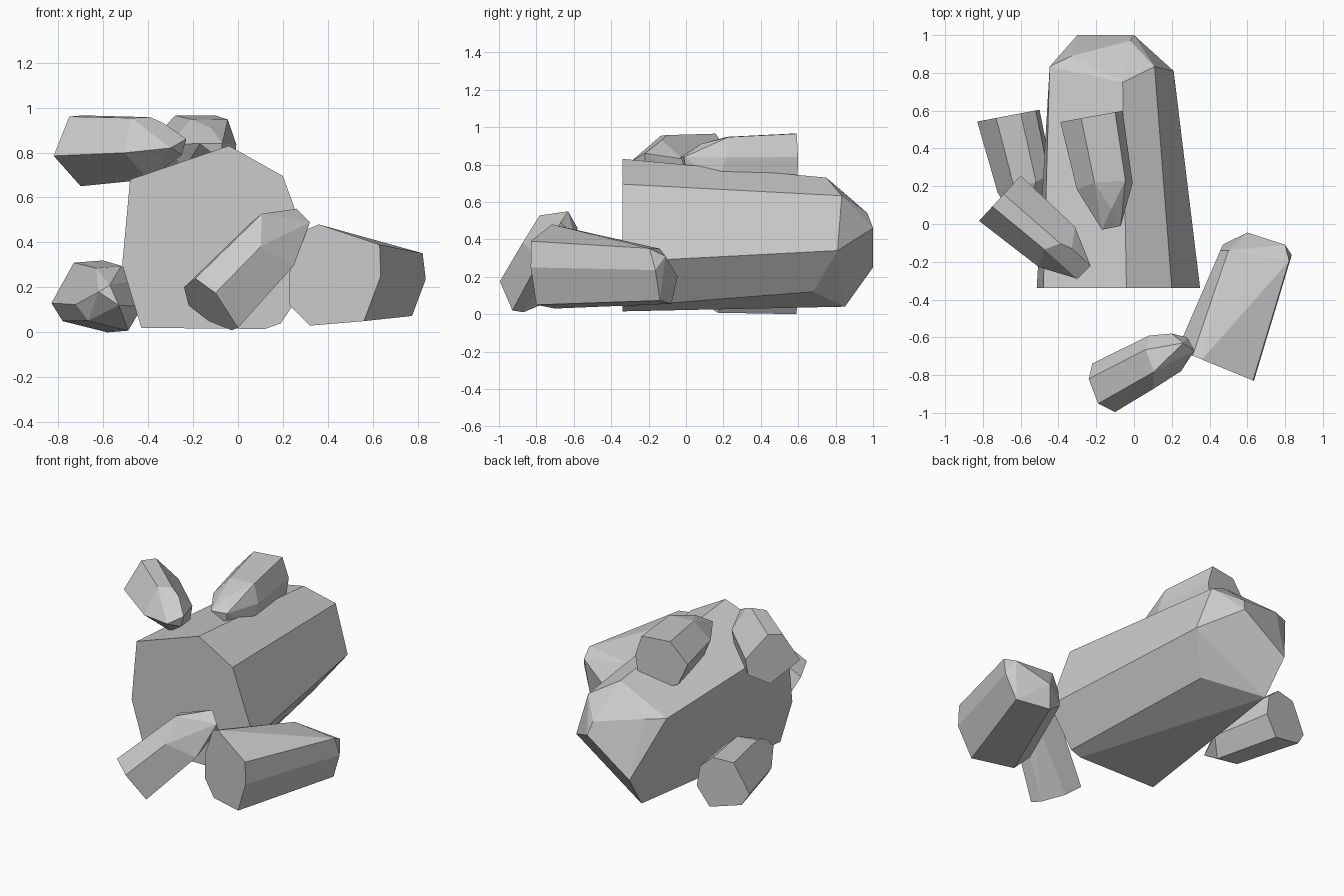
import bpy
import bmesh
import math
from mathutils import Vector

cube = bpy.data.objects.get("Cube")
if cube:
    bpy.data.objects.remove(cube, do_unlink=True)

# One plain stone colour for everything
stone = bpy.data.materials.new("grey_stone")
stone.use_nodes = True
colour = (0.6, 0.6, 0.6, 1.0)
stone.diffuse_color = colour
stone.node_tree.nodes["Principled BSDF"].inputs["Base Color"].default_value = colour


def crystal(name, profile, plane, axis, taper, reaches, tip):
    """Faceted crystal: a flat base profile (x, z) lying on a slanted plane,
    swept along an axis with a taper, each corner ending at its own reach
    (0 runs straight to the tip), then closed over a few tip points."""
    offset, slope_x, slope_z = plane
    base = [Vector((x, offset + slope_x * x + slope_z * z, z)) for x, z in profile]
    centre = sum(base, Vector()) / len(base)
    axis = Vector(axis)
    shoulder = [centre + axis * t + (p - centre) * (1 - taper * t)
                for p, t in zip(base, reaches) if t]

    bm = bmesh.new()
    for point in base + shoulder + [Vector(p) for p in tip]:
        bm.verts.new(point)
    hull = bmesh.ops.convex_hull(bm, input=bm.verts[:])
    loose = [v for v in set(hull["geom_interior"] + hull["geom_unused"])
             if isinstance(v, bmesh.types.BMVert)]
    bmesh.ops.delete(bm, geom=loose, context="VERTS")
    # Merge nearly coplanar triangles into broad flat facets
    bmesh.ops.dissolve_limit(bm, angle_limit=math.radians(7),
                             verts=bm.verts[:], edges=bm.edges[:])
    bmesh.ops.recalc_face_normals(bm, faces=bm.faces[:])
    mesh = bpy.data.meshes.new(name)
    bm.to_mesh(mesh)
    bm.free()
    mesh.materials.append(stone)
    obj = bpy.data.objects.new(name, mesh)
    bpy.context.collection.objects.link(obj)
    return obj


# Large central crystal, lying with its point to the back
crystal("main_crystal",
        profile=[(-.04, .83), (.2, .695), (.35, .28), (.19, .04), (.12, .015),
                 (-.43, .02), (-.515, .3), (-.48, .68)],
        plane=(-.34, 0, 0), axis=(-.04, 1.15, 0), taper=.18,
        reaches=[0, 1.02, 0, 0, 0, 0, 0, 1.02],
        tip=[(-.06, .75, .73), (.21, .81, .34), (.06, .68, .12), (-.28, .85, .04),
             (0, 1, .46), (-.02, .97, .54), (-.3, 1, .25), (-.33, .89, .61)])

# Thick crystal at the front, on the left side
crystal("front_left_crystal",
        profile=[(.36, .48), (.63, .39), (.635, .25), (.56, .05),
                 (.32, .03), (.23, .12), (.23, .27), (.31, .46)],
        plane=(-.57, -.41, 0), axis=(.235, .63, -.015), taper=.18,
        reaches=[0, .98, 1.03, 1.03, 1, .9, .85, 0],
        tip=[(.6, -.045, .2), (.8, -.11, .31), (.5, -.14, .35)])

# Slim crystal leaning up against it
crystal("front_leaning_crystal",
        profile=[(-.24, .2), (-.19, .24), (-.1, .175), (0, .02),
                 (-.03, .01), (-.13, .05), (-.22, .12)],
        plane=(-.9, -1.5, -1.4), axis=(.29, .16, .3), taper=.1,
        reaches=[1, 1, .7, .9, .9, 1, 1],
        tip=[(.26, -.63, .55), (.32, -.67, .49), (.2, -.58, .46), (.28, -.6, .42)])

# Two small crystals resting on top
crystal("top_back_crystal",
        profile=[(-.39, .84), (-.28, .965), (-.1, .965), (-.06, .84),
                 (-.08, .7), (-.2, .65), (-.33, .7)],
        plane=(.61, .18, 0), axis=(.07, -.38, 0), taper=.12,
        reaches=[.95, .9, .95, 1, 1.1, 1.1, 1],
        tip=[(-.17, -.03, .84), (-.07, -.01, .84), (-.12, .08, .91), (-.08, 0, .77)])

crystal("top_side_crystal",
        profile=[(-.82, .785), (-.75, .96), (-.69, .965), (-.6, .82),
                 (-.61, .72), (-.7, .65)],
        plane=(.91, 1.09, 0), axis=(.3, -.26, .01), taper=.12,
        reaches=[1, .9, 1, 1, 1, 1],
        tip=[(-.3, -.29, .82), (-.23, -.22, .86), (-.25, -.22, .79), (-.33, -.13, .93)])

# Small crystal on the ground beside the main one
crystal("ground_side_crystal",
        profile=[(-.83, .13), (-.73, .31), (-.6, .32), (-.52, .25),
                 (-.5, .12), (-.58, 0), (-.78, .05)],
        plane=(.7, .19, 0), axis=(.09, -.38, -.01), taper=.1,
        reaches=[1, 1, .95, .9, 1, 1.1, 1.1],
        tip=[(-.62, 0, .18), (-.53, 0, .12), (-.57, .01, .21)])
